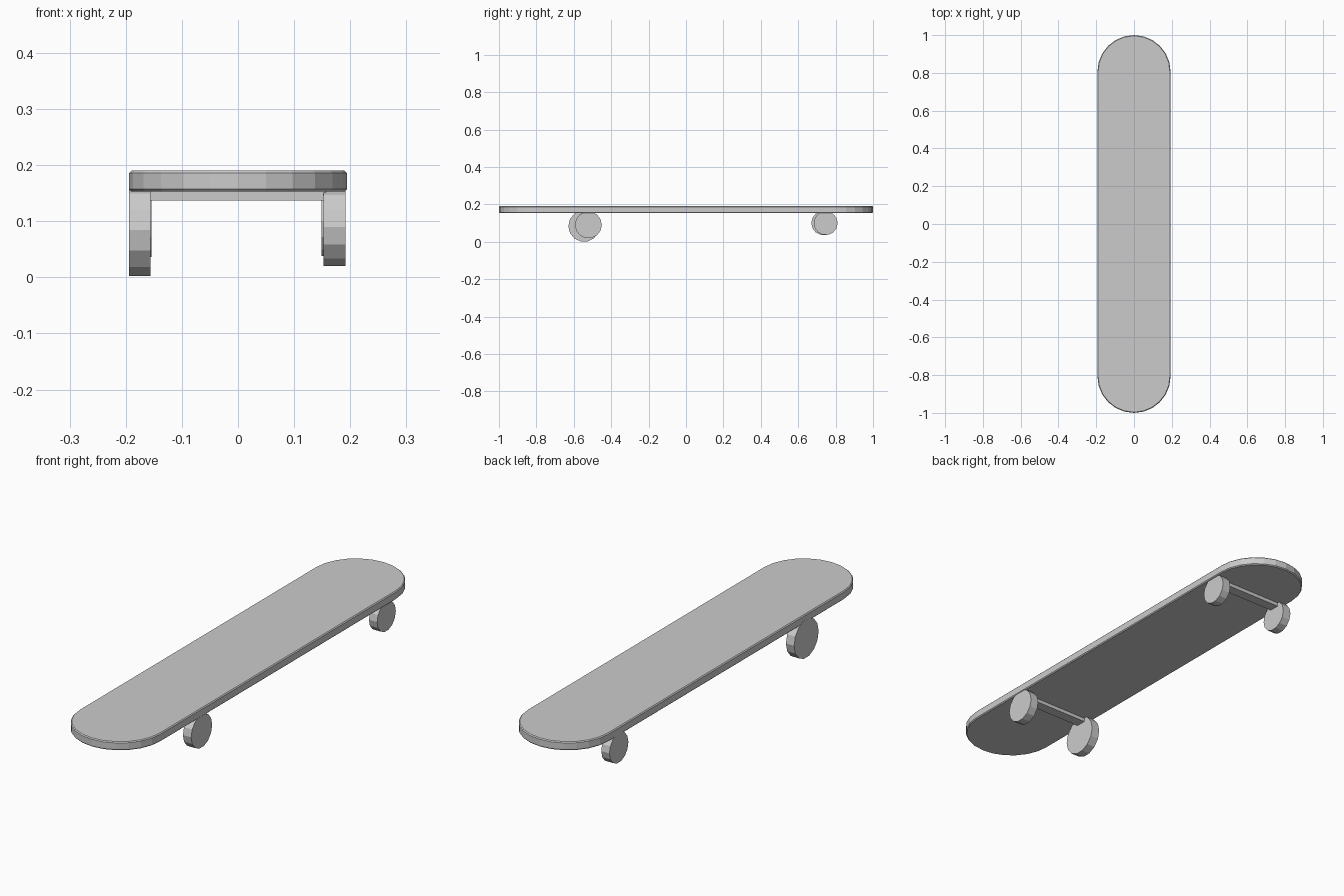
import bpy, bmesh, math
from mathutils import Matrix

if "Cube" in bpy.data.objects:
    bpy.data.objects.remove(bpy.data.objects["Cube"], do_unlink=True)

grey = bpy.data.materials.new("plain_grey")
grey.use_nodes = True
colour = (0.6, 0.6, 0.6, 1)
grey.diffuse_color = colour
grey.node_tree.nodes["Principled BSDF"].inputs["Base Color"].default_value = colour


def finish(name, bm):
    bmesh.ops.recalc_face_normals(bm, faces=bm.faces)
    mesh = bpy.data.meshes.new(name)
    bm.to_mesh(mesh)
    bm.free()
    mesh.materials.append(grey)
    obj = bpy.data.objects.new(name, mesh)
    bpy.context.collection.objects.link(obj)
    return obj


# Deck: long board with rounded ends and slightly softened rims
HALF_W, STRAIGHT, SEGMENTS = 0.194, 0.806, 12
bm = bmesh.new()
outline = []
for end in (1, -1):
    for i in range(SEGMENTS + 1):
        a = math.pi * i / SEGMENTS
        outline.append(bm.verts.new((end * HALF_W * math.cos(a),
                                     end * (STRAIGHT + HALF_W * math.sin(a)), 0.153)))
base = bm.faces.new(outline)
top = bmesh.ops.extrude_face_region(bm, geom=[base], use_keep_orig=True)["geom"]
bmesh.ops.translate(bm, vec=(0, 0, 0.037),
                    verts=[g for g in top if isinstance(g, bmesh.types.BMVert)])
deck = finish("deck", bm)
rim = deck.modifiers.new("soft_rim", 'BEVEL')
rim.width, rim.segments, rim.limit_method = 0.004, 1, 'ANGLE'
rim.angle_limit = math.radians(60)


# Wheels: plain flat discs of differing size
def wheel(name, x, y, z, radius):
    bm = bmesh.new()
    place = Matrix.Translation((x, y, z)) @ Matrix.Rotation(math.pi / 2, 4, 'Y')
    bmesh.ops.create_cone(bm, cap_ends=True, segments=14, radius1=radius,
                          radius2=radius, depth=0.039, matrix=place)
    finish(name, bm)


wheel("front_right_wheel", -0.175, -0.545, 0.084, 0.084)
wheel("front_left_wheel", 0.172, -0.522, 0.09, 0.072)
wheel("back_right_wheel", -0.174, 0.735, 0.1, 0.065)
wheel("back_left_wheel", 0.168, 0.747, 0.1, 0.064)


# Axles: thin bars tucked under the deck
for name, y in (("front_axle", -0.535), ("back_axle", 0.74)):
    bm = bmesh.new()
    place = Matrix.Translation((-0.003, y, 0.147)) @ Matrix.Diagonal((0.32, 0.045, 0.02, 1))
    bmesh.ops.create_cube(bm, size=1, matrix=place)
    finish(name, bm)
